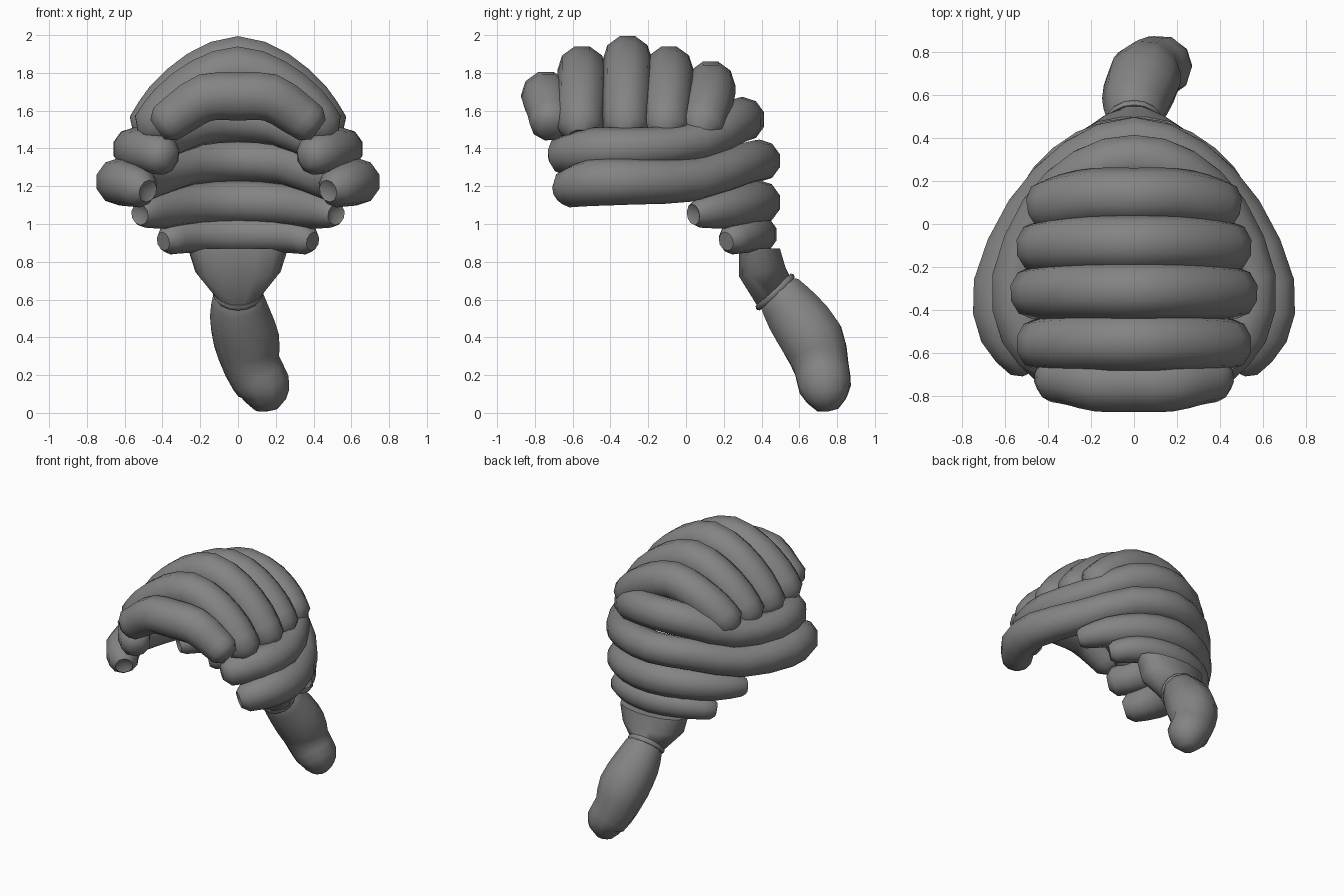
import bpy, bmesh, math
from mathutils import Vector

if "Cube" in bpy.data.objects:
    bpy.data.objects.remove(bpy.data.objects["Cube"])

hair = bpy.data.materials.new("dark_grey_hair")
hair.diffuse_color = (0.23, 0.23, 0.23, 1)
hair.use_nodes = True
hair.node_tree.nodes["Principled BSDF"].inputs["Base Color"].default_value = hair.diffuse_color


def skin(name, rings, recess=None):
    """Skin a list of vertex rings, closing both ends with a fan."""
    bm = bmesh.new()
    rows = [[bm.verts.new(p) for p in r] for r in rings]
    n = len(rows[0])
    for a, b in zip(rows, rows[1:]):
        for i in range(n):
            bm.faces.new((a[i], a[(i + 1) % n], b[(i + 1) % n], b[i]))
    for k, row in ((0, rows[0]), (1, rows[-1])):
        c = sum((v.co for v in row), Vector()) / n
        tip = bm.verts.new(c + (recess[k] if recess else Vector()))
        for i in range(n):
            bm.faces.new((row[i], row[(i + 1) % n], tip))
    bmesh.ops.recalc_face_normals(bm, faces=bm.faces)
    me = bpy.data.meshes.new(name)
    bm.to_mesh(me)
    bm.free()
    me.materials.append(hair)
    ob = bpy.data.objects.new(name, me)
    bpy.context.collection.objects.link(ob)
    bpy.context.view_layer.objects.active = ob
    ob.select_set(True)
    bpy.ops.object.shade_smooth_by_angle(angle=math.radians(50))
    ob.select_set(False)
    return ob


def smooth_path(keys, steps):
    """Catmull-Rom through (x, y, z, radius) keys."""
    k = [Vector(p) for p in keys]
    k = [2 * k[0] - k[1]] + k + [2 * k[-1] - k[-2]]
    out = []
    for i in range(1, len(k) - 2):
        a, b, c, d = k[i - 1:i + 3]
        for s in range(steps):
            t = s / steps
            out.append(0.5 * (2 * b + (c - a) * t + (2 * a - 5 * b + 4 * c - d) * t * t
                              + (3 * b - a - 3 * c + d) * t ** 3))
    return out + [k[-2]]


def tube(name, keys, ref, tip=0.5, steps=2, sides=10, dent=0.03):
    """Tube along keys; the ends round over by a short extra ring."""
    path = smooth_path(keys, steps)
    pts = [p.xyz for p in path]
    rad = [p.w for p in path]
    t0, t1 = (pts[0] - pts[1]).normalized(), (pts[-1] - pts[-2]).normalized()
    pts = [pts[0] + t0 * rad[0] * 0.45] + pts + [pts[-1] + t1 * rad[-1] * 0.45]
    rad = [rad[0] * tip] + rad + [rad[-1] * tip]
    rings = []
    for i, (p, r) in enumerate(zip(pts, rad)):
        t = (pts[min(i + 1, len(pts) - 1)] - pts[max(i - 1, 0)]).normalized()
        u = t.cross(Vector(ref)).normalized()
        v = u.cross(t)
        rings.append([p + u * r * math.cos(a) + v * r * math.sin(a)
                      for a in (2 * math.pi * (j + 0.5) / sides for j in range(sides))])
    return skin(name, rings, (-t0 * dent, -t1 * dent))


def both_sides(half):
    """Half a path, starting on x = 0, mirrored into a whole one."""
    return [(-x, y, z, r) for x, y, z, r in reversed(half[1:])] + half


# Crown rolls arching from ear to ear: centre y, end y, centre z, half width
crown = [(-0.55, -0.56, 1.815, 0.455), (-0.31, -0.32, 1.87, 0.48),
         (-0.09, -0.11, 1.815, 0.455), (0.13, 0.08, 1.735, 0.415)]
for i, (y, ye, z, w) in enumerate(crown):
    h = z - 1.5
    half = [(0, y, z, 0.131), (w * 0.42, y, z - h * 0.2, 0.131),
            (w * 0.78, (y + ye) / 2, z - h * 0.6, 0.129),
            (w, ye, 1.505, 0.118)]
    tube(f"crown_roll_{i + 2}", both_sides(half), (0, 1, 0))

# Fringe roll over the forehead
tube("fringe_roll", both_sides([
    (0, -0.74, 1.675, 0.134), (0.17, -0.74, 1.67, 0.132),
    (0.30, -0.72, 1.59, 0.122), (0.385, -0.715, 1.53, 0.112)]), (0, 1, 0), tip=0.6, dent=0)

# Rolls wrapping round the back of the head: path, end taper, end dimple
wraps = {
    "upper_wrap_roll": ([
        (0, 0.30, 1.553, 0.12), (0.22, 0.24, 1.53, 0.12), (0.43, 0.06, 1.43, 0.105),
        (0.555, -0.25, 1.40, 0.11), (0.51, -0.50, 1.39, 0.12), (0.385, -0.665, 1.36, 0.1)],
        0.5, 0.0),
    "middle_wrap_roll": ([
        (0, 0.39, 1.335, 0.112), (0.26, 0.295, 1.315, 0.112), (0.49, 0.05, 1.235, 0.115),
        (0.63, -0.28, 1.225, 0.122), (0.60, -0.50, 1.22, 0.125), (0.505, -0.635, 1.185, 0.1)],
        0.6, 0.03),
    "lower_wrap_roll": ([
        (0, 0.385, 1.115, 0.118), (0.22, 0.33, 1.105, 0.114), (0.39, 0.20, 1.08, 0.105),
        (0.50, 0.065, 1.055, 0.075)], 0.75, 0.03),
    "nape_roll": ([
        (0, 0.385, 0.945, 0.1), (0.18, 0.355, 0.945, 0.096), (0.29, 0.30, 0.935, 0.09),
        (0.37, 0.235, 0.915, 0.078)], 0.65, 0.0),
}
for name, (half, tip, dent) in wraps.items():
    tube(name, both_sides(half), (0, 0, 1), tip=tip, dent=dent)

# Gathered hair at the nape: front (y, z), back (y, z), half width, front squareness
rings = []
for f, b, w, e in [((0.28, 0.87), (0.50, 0.87), 0.265, 0.6),
                   ((0.28, 0.72), (0.53, 0.77), 0.225, 0.6),
                   ((0.375, 0.565), (0.55, 0.73), 0.13, 1)]:
    c = Vector((0, (f[0] + b[0]) / 2, (f[1] + b[1]) / 2))
    v = Vector((0, (b[0] - f[0]) / 2, (b[1] - f[1]) / 2))
    for_ring = []
    for j in range(14):
        s, k = math.sin(2 * math.pi * j / 14), math.cos(2 * math.pi * j / 14)
        p = e if s < 0 else 1
        for_ring.append(c + Vector((math.copysign(abs(k) ** p, k) * w, 0, 0))
                        + v * math.copysign(abs(s) ** p, s))
    rings.append(for_ring)
skin("nape_gather", rings)

# Tie round the tail
bpy.ops.mesh.primitive_torus_add(major_segments=16, minor_segments=6, major_radius=0.118,
                                 minor_radius=0.018, location=(0, 0.472, 0.64),
                                 rotation=(math.radians(43), 0, 0))
tie = bpy.context.object
tie.name = "hair_tie"
tie.data.materials.append(hair)
bpy.ops.object.shade_smooth_by_angle(angle=math.radians(60))
tie.select_set(False)

# Ponytail hanging to one side
tube("ponytail", [
    (0, 0.495, 0.635, 0.13), (0.01, 0.57, 0.53, 0.16), (0.045, 0.67, 0.385, 0.175),
    (0.075, 0.715, 0.25, 0.152), (0.135, 0.735, 0.14, 0.144), (0.147, 0.745, 0.065, 0.108)],
    (1, 0, 0), tip=0.55, dent=-0.01)
